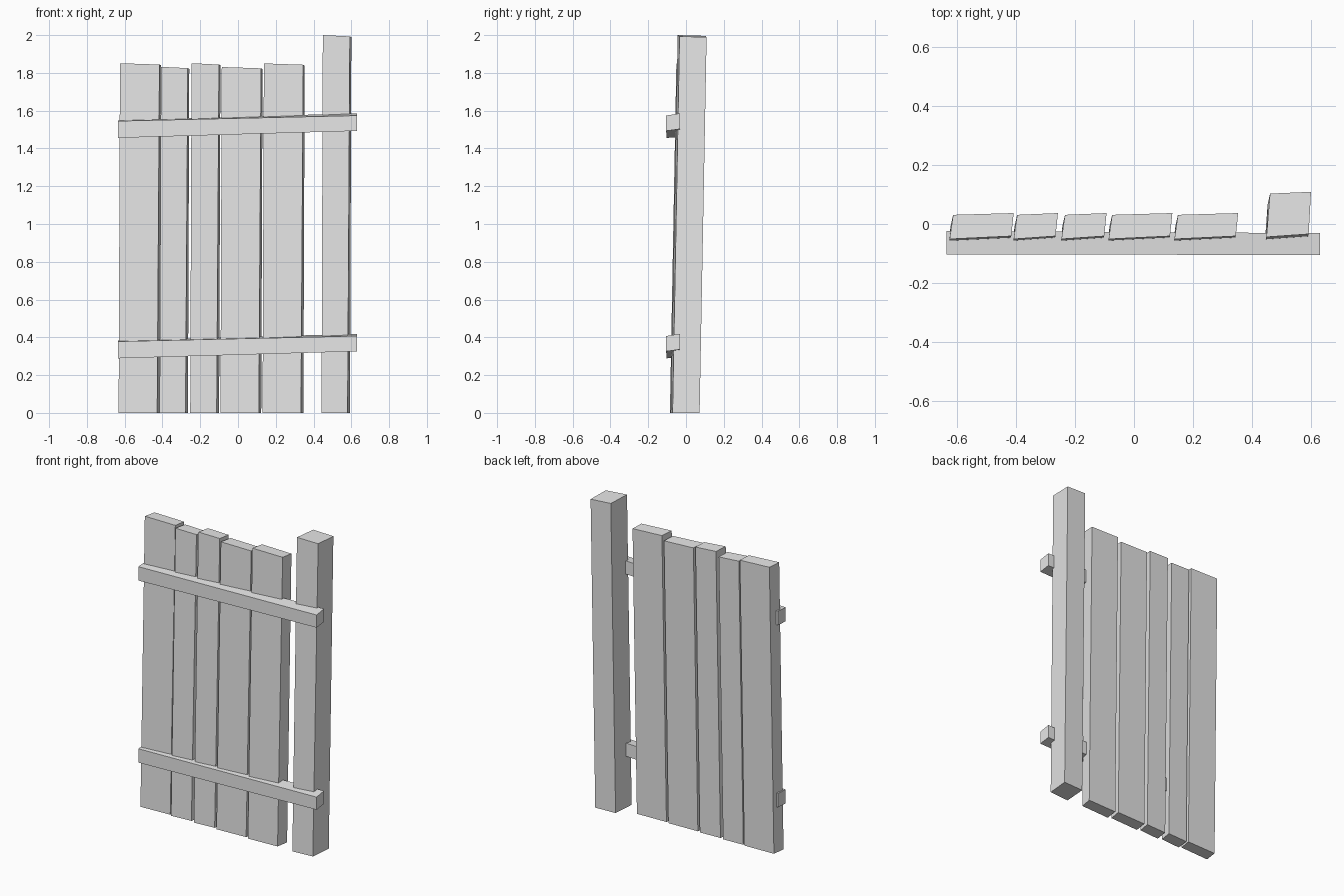
import bpy
import bmesh

if "Cube" in bpy.data.objects:
    bpy.data.objects.remove(bpy.data.objects["Cube"])

grey = bpy.data.materials.new("plain_grey")
grey.diffuse_color = (0.8, 0.8, 0.8, 1)
grey.use_nodes = True
grey.node_tree.nodes["Principled BSDF"].inputs["Base Color"].default_value = grey.diffuse_color


def loft(name, ring_a, ring_b):
    """Solid beam between two four-sided end sections."""
    bm = bmesh.new()
    a = [bm.verts.new(p) for p in ring_a]
    b = [bm.verts.new(p) for p in ring_b]
    bm.faces.new(a)
    bm.faces.new(b)
    for i in range(4):
        j = (i + 1) % 4
        bm.faces.new((a[i], a[j], b[j], b[i]))
    bmesh.ops.recalc_face_normals(bm, faces=bm.faces)
    mesh = bpy.data.meshes.new(name)
    bm.to_mesh(mesh)
    bm.free()
    mesh.materials.append(grey)
    bpy.context.collection.objects.link(bpy.data.objects.new(name, mesh))


def upright(name, left, right, front, depth, height):
    """Leaning, slightly skewed board standing on the ground."""
    top = [(left, front, height),
           (right, front + 0.01, height - 0.007),
           (right + 0.008, front + depth + 0.006, height - 0.011),
           (left + 0.012, front + depth, height - 0.004)]
    lean = -0.037 * height / 2
    shift = (-0.007, -0.012, -0.007, -0.008)
    base = [(x + dx, y + lean, 0) for (x, y, z), dx in zip(top, shift)]
    loft(name, base, top)


# Five fence planks: left edge, right edge, height
planks = [(-0.625, -0.416, 1.851), (-0.408, -0.266, 1.832),
          (-0.246, -0.101, 1.851), (-0.086, 0.122, 1.831),
          (0.137, 0.345, 1.850)]
for n, (left, right, height) in enumerate(planks, 1):
    upright(f"plank_{n}", left, right, -0.051, 0.082, height)

# Thick, tall end post
upright("post", 0.449, 0.592, -0.044, 0.147, 2.0)

# Two sloping cross rails, twisted a little towards the post
for name, z in (("lower_rail", 0.0), ("upper_rail", 1.167)):
    loft(name,
         [(-0.635, -0.103, z + 0.289), (-0.635, -0.024, z + 0.293),
          (-0.635, -0.024, z + 0.382), (-0.635, -0.103, z + 0.378)],
         [(0.631, -0.105, z + 0.326), (0.631, -0.031, z + 0.336),
          (0.631, -0.031, z + 0.419), (0.631, -0.105, z + 0.407)])
